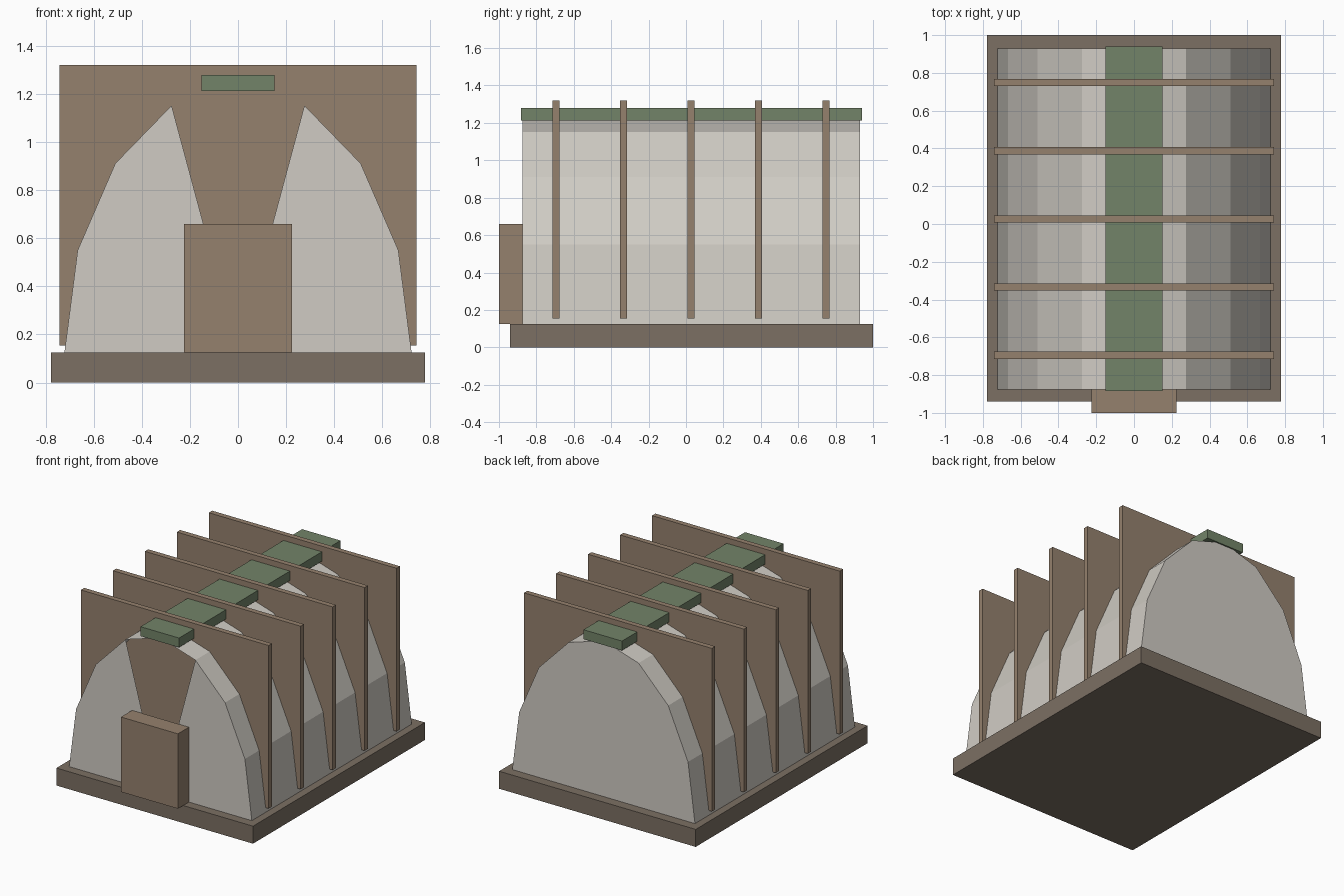
import bpy, bmesh
from math import cos, sin, pi

if "Cube" in bpy.data.objects:
    bpy.data.objects.remove(bpy.data.objects["Cube"])


def material(name, rgb):
    m = bpy.data.materials.new(name)
    m.diffuse_color = (*rgb, 1)
    m.use_nodes = True
    m.node_tree.nodes["Principled BSDF"].inputs["Base Color"].default_value = m.diffuse_color
    return m


STONE = material("dark_stone", (0.20, 0.16, 0.125))
WOOD = material("wood", (0.30, 0.22, 0.155))
CLOTH = material("pale_cover", (0.63, 0.60, 0.55))
GREEN = material("green", (0.17, 0.23, 0.14))


def finish(name, bm, mat):
    me = bpy.data.meshes.new(name)
    bm.to_mesh(me)
    bm.free()
    me.materials.append(mat)
    ob = bpy.data.objects.new(name, me)
    bpy.context.collection.objects.link(ob)
    return ob


def box(name, lo, hi, mat):
    bm = bmesh.new()
    bmesh.ops.create_cube(bm, size=1)
    for v in bm.verts:
        v.co = [(a + b) / 2 + c * (b - a) for a, b, c in zip(lo, hi, v.co)]
    return finish(name, bm, mat)


Z0, Y0, Y1 = 0.125, -0.875, 0.93

# Plinth, door and ridge cap
box("base", (-0.777, -0.94, 0), (0.777, 1.0, Z0), STONE)
box("door", (-0.225, -1.0, Z0), (0.225, Y0, 0.66), WOOD)
box("ridge_cap", (-0.152, -0.883, 1.213), (0.152, 0.94, 1.28), GREEN)

# Vaulted shell: eight-sided half ellipse, closed at the back,
# with a wedge-shaped opening in the front wall
bm = bmesh.new()
arc = [(0.722 * cos(i * pi / 8), Z0 + 1.112 * sin(i * pi / 8)) for i in range(9)]
front = [bm.verts.new((x, Y0, z)) for x, z in arc]
back = [bm.verts.new((x, Y1, z)) for x, z in arc]
for i in range(8):
    bm.faces.new((front[i], back[i], back[i + 1], front[i + 1]))
bm.faces.new(back[::-1])
centre = bm.verts.new((0, Y0, Z0))
bm.faces.new([centre] + front[:4])
bm.faces.new([centre] + front[5:])
bmesh.ops.recalc_face_normals(bm, faces=bm.faces)
finish("vault_shell", bm, CLOTH)

# Rib panels cutting across the vault
for i in range(5):
    y = -0.695 + 0.361 * i
    box(f"rib_{i + 1}", (-0.742, y - 0.019, 0.155), (0.742, y + 0.019, 1.32), WOOD)
